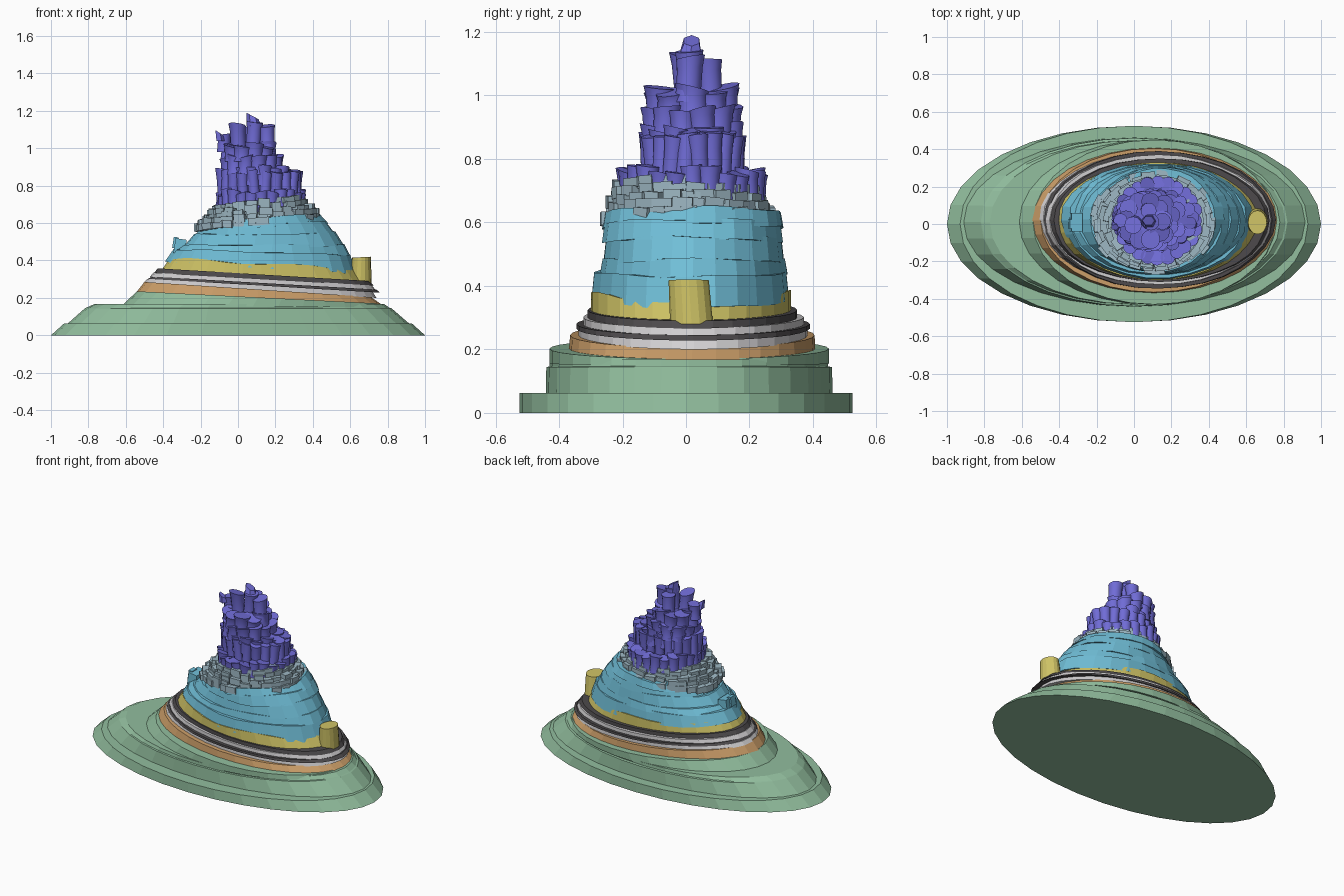
import bpy, bmesh, math, random
from mathutils import Vector, Matrix

if "Cube" in bpy.data.objects:
    bpy.data.objects.remove(bpy.data.objects["Cube"])

random.seed(7)
TAU = 2 * math.pi


def material(name, r, g, b):
    lin = [((c / 255 + 0.055) / 1.055) ** 2.4 for c in (r, g, b)]
    m = bpy.data.materials.new(name)
    m.diffuse_color = (*lin, 1)
    m.use_nodes = True
    m.node_tree.nodes["Principled BSDF"].inputs["Base Color"].default_value = m.diffuse_color
    return m


GREEN = material("moss green", 146, 190, 158)
ORANGE = material("clay orange", 206, 160, 106)
LIGHT = material("pale grey", 210, 208, 210)
DARK = material("charcoal", 78, 75, 77)
YELLOW = material("ochre yellow", 208, 196, 102)
BLUE = material("sky blue", 112, 190, 215)
STONE = material("blue grey", 158, 184, 196)
PURPLE = material("violet", 112, 108, 214)


def finish(name, bm, mat, smooth=False):
    bmesh.ops.recalc_face_normals(bm, faces=bm.faces)
    me = bpy.data.meshes.new(name)
    bm.to_mesh(me)
    bm.free()
    me.materials.append(mat)
    ob = bpy.data.objects.new(name, me)
    bpy.context.collection.objects.link(ob)
    if smooth:
        bpy.context.view_layer.objects.active = ob
        ob.select_set(True)
        bpy.ops.object.shade_smooth_by_angle(angle=math.radians(40))
        ob.select_set(False)
    return ob


def skin(bm, rings):
    """Skin a stack of equal point loops and cap both ends."""
    loops = [[bm.verts.new(p) for p in ring] for ring in rings]
    n = len(loops[0])
    for a, b in zip(loops, loops[1:]):
        for i in range(n):
            j = (i + 1) % n
            bm.faces.new((a[i], a[j], b[j], b[i]))
    bm.faces.new(loops[0][::-1])
    bm.faces.new(loops[-1])


def oval(x0, x1, y0, y1, zl, zr, sides=32, wave=0, phase=0, zwave=0):
    """Tilted oval loop: zl at its left end, zr at its right end."""
    pts = []
    for i in range(sides):
        a = TAU * i / sides
        k = 1 + wave * (math.sin(3 * a + phase) + math.sin(7 * a + 2 * phase)) / 2
        t = (1 + math.cos(a)) / 2
        pts.append(((x0 + x1) / 2 + (x1 - x0) / 2 * k * math.cos(a),
                    (y0 + y1) / 2 + (y1 - y0) / 2 * k * math.sin(a),
                    zl + (zr - zl) * t + zwave * math.sin(5 * a + phase)))
    return pts


def strata(name, mat, *rings, **kw):
    bm = bmesh.new()
    skin(bm, [oval(*r, **kw) for r in rings])
    return finish(name, bm, mat)


# Green foot: three stepped terraces
strata("lower_terrace", GREEN,
       (-1, 1, -.525, .525, 0, 0), (-.93, .93, -.525, .525, .063, .063))
strata("middle_terrace", GREEN,
       (-.925, .93, -.442, .462, .05, .05), (-.82, .82, -.44, .46, .143, .145),
       (-.815, .81, -.43, .447, .146, .147), (-.77, .78, -.43, .447, .166, .168))
strata("upper_terrace", GREEN,
       (-.62, .78, -.43, .45, .16, .15), (-.54, .755, -.43, .45, .235, .17))

# Orange band and grey stripes
strata("orange_band", ORANGE,
       (-.56, .775, -.37, .408, .21, .16), (-.50, .71, -.365, .405, .285, .205))
stripes = [
    (LIGHT, -.505, .74, -.335, .385, .280, .200, .302, .232),
    (DARK, -.485, .755, -.345, .39, .302, .228, .314, .245),
    (LIGHT, -.472, .735, -.325, .37, .312, .242, .335, .268),
    (DARK, -.448, .725, -.31, .35, .335, .266, .358, .290),
]
for i, (mat, x0, x1, y0, y1, a, b, c, d) in enumerate(stripes):
    strata(f"stripe_{i + 1}", mat, (x0, x1, y0, y1, a, b),
           (x0 + .02, x1 - .02, y0, y1, c, d), wave=.008, phase=i)

# Yellow band and its boulder on the right
strata("yellow_band", YELLOW,
       (-.415, .67, -.30, .33, .345, .275), (-.37, .615, -.30, .33, .412, .355),
       zwave=.008, phase=1)
bm = bmesh.new()
skin(bm, [oval(.595, .715, -.05, .085, .28, .28, 16),
          oval(.61, .71, -.055, .072, .415, .42, 16)])
finish("yellow_boulder", bm, YELLOW)

# Blue slope: irregular stacked slabs
slabs = [
    (-.39, .635, -.295, .33, .395, .33, -.345, .60, .46, .43),
    (-.345, .595, -.275, .32, .45, .425, -.30, .565, .482, .485),
    (-.29, .57, -.262, .31, .475, .475, -.235, .52, .54, .555),
    (-.225, .525, -.265, .305, .53, .545, -.185, .475, .585, .61),
    (-.18, .48, -.262, .31, .57, .595, -.14, .43, .61, .65),
]
for i, (x0, x1, y0, y1, a, b, X0, X1, c, d) in enumerate(slabs):
    strata(f"blue_slab_{i + 1}", BLUE, (x0, x1, y0, y1, a, b),
           (X0, X1, y0 + .008, y1 - .008, c, d),
           sides=26, wave=.018, phase=1.7 * i, zwave=.004)

# Small blue outcrops on the left
bm = bmesh.new()
for x, y, z, sx, sy, sz in [(-.31, .01, .475, .06, .10, .08),
                            (-.335, .0, .495, .025, .05, .06)]:
    bmesh.ops.create_cube(bm, size=1, matrix=Matrix.LocRotScale(
        (x, y, z), Matrix.Rotation(.15, 3, 'Y'), (sx, sy, sz)))
finish("blue_outcrop", bm, BLUE)

# Blue-grey block courses around a solid core
strata("block_core", STONE, (-.2, .42, -.23, .26, .54, .60),
       (-.11, .33, -.19, .20, .665, .735))
bm = bmesh.new()
for k in range(5):
    x0, x1 = -.215 + .024 * k, .43 - .023 * k
    y0, y1 = -.245 + .010 * k, .27 - .016 * k
    n = 30 - 2 * k
    for i in range(n):
        a = TAU * (i + .5 * (k % 2) + random.uniform(-.2, .2)) / n
        t = (1 + math.cos(a)) / 2
        rx, ry = (x1 - x0) / 2, (y1 - y0) / 2
        z = .572 + .061 * t ** .7 + .025 * k
        face = math.atan2(math.sin(a) / ry, math.cos(a) / rx)
        j = random.uniform(-.012, .012)
        pos = ((x0 + x1) / 2 + (rx - .02 + j) * math.cos(a),
               (y0 + y1) / 2 + (ry - .02 + j) * math.sin(a), z)
        rot = Matrix.Rotation(face, 3, 'Z') @ Matrix.Rotation(random.uniform(-.1, .1), 3, 'X')
        bmesh.ops.create_cube(bm, size=1, matrix=Matrix.LocRotScale(
            pos, rot, (.07, random.uniform(.05, .075), random.uniform(.03, .045))))
finish("stone_blocks", bm, STONE)


def column(bm, x, y, z0, z1, r, lean=.08):
    """Waisted basalt column with a slanted top."""
    lx, ly = (random.uniform(-lean, lean) for _ in range(2))
    sx, sy = (random.uniform(-.25, .25) for _ in range(2))
    rings = []
    for t, k in ((0, 1), (.3, .92), (.75, .94), (1, 1.06)):
        ring = []
        for i in range(12):
            a = TAU * i / 12
            dx, dy = r * k * math.cos(a), r * k * math.sin(a)
            h = (z1 - z0) * t
            ring.append((x + dx + lx * (h - (z1 - z0) / 2),
                         y + dy + ly * (h - (z1 - z0) / 2),
                         z0 + h + t * (sx * dx + sy * dy)))
        rings.append(ring)
    skin(bm, rings)


# Purple column tiers: centre x, y, ring rx, ry, z bottom, z top, count, radius
tiers = [
    (.125, .02, .205, .20, .66, .765, 24, .036),
    (.115, .02, .195, .135, .69, .875, 20, .033),
    (.105, .02, .14, .12, .80, .895, 14, .042),
    (.075, .02, .125, .115, .86, .955, 12, .046),
    (.055, .02, .10, .105, .93, 1.025, 10, .048),
]
for n, (cx, cy, rx, ry, z0, z1, count, r) in enumerate(tiers):
    bm = bmesh.new()
    for i in range(count):
        a = TAU * (i + .5 * (n % 2)) / count
        column(bm, cx + rx * math.cos(a), cy + ry * math.sin(a), z0,
               z1 + random.uniform(-.015, .015), r * random.uniform(.92, 1.08))
    # Solid middle of the tier
    skin(bm, [oval(cx - rx, cx + rx, cy - ry, cy + ry, z, z, 20)
              for z in (z0, z1 - .015)])
    finish(f"column_tier_{n + 1}", bm, PURPLE, True)

# Summit columns and the pointed tip
bm = bmesh.new()
for x, y, z, r in [(-.075, .02, 1.075, .036), (.0, -.0, 1.125, .044), (.155, .01, 1.12, .043),
                   (.075, .075, 1.115, .04), (.085, .01, 1.14, .042)]:
    column(bm, x, y, .98, z, r, .12)
skin(bm, [oval(.045, .125, -.03, .055, 1.12, 1.12, 6),
          oval(.045, .11, -.01, .045, 1.19, 1.155, 6)])
skin(bm, [oval(-.12, -.07, -.04, .02, 1.04, 1.04, 5),
          oval(-.125, -.08, -.035, .0, 1.10, 1.07, 5)])
finish("summit_columns", bm, PURPLE, True)
